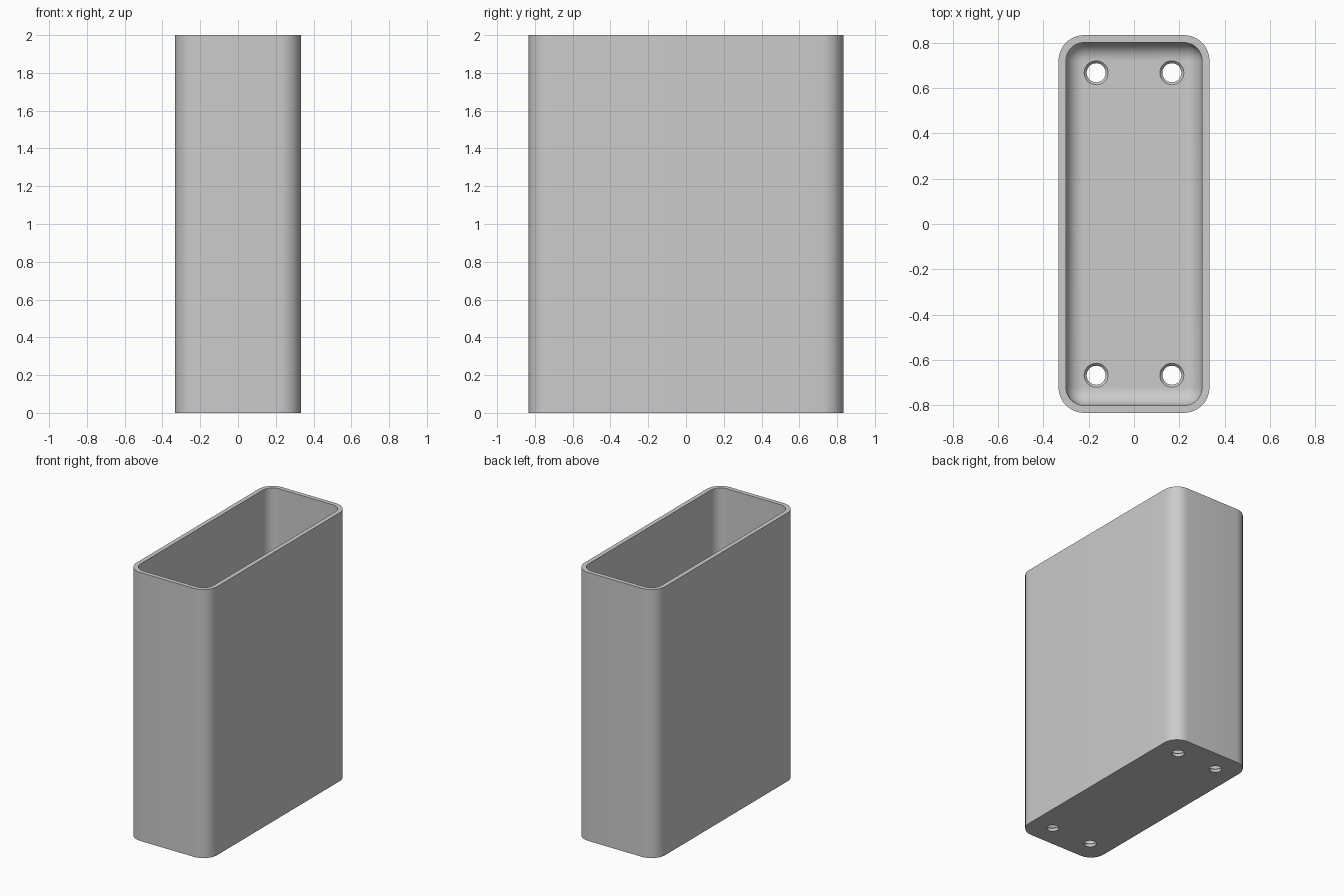
import bpy, bmesh, math

cube = bpy.data.objects.get("Cube")
if cube:
    bpy.data.objects.remove(cube, do_unlink=True)

HX, HY, HEIGHT = 0.333, 0.833, 2.0
WALL, CORNER, FILLET = 0.033, 0.113, 0.078
STEPS = 10

grey = bpy.data.materials.new("light grey")
grey.use_nodes = True
color = (0.6, 0.6, 0.6, 1)
grey.diffuse_color = color
grey.node_tree.nodes["Principled BSDF"].inputs["Base Color"].default_value = color


def ring(bm, inset, z):
    """Rounded rectangle, inset from the outer wall."""
    r = CORNER - inset
    verts = []
    for quarter, (sx, sy) in enumerate([(1, 1), (-1, 1), (-1, -1), (1, -1)]):
        for i in range(STEPS + 1):
            a = (quarter + i / STEPS) * math.pi / 2
            verts.append(bm.verts.new((sx * (HX - CORNER) + r * math.cos(a),
                                       sy * (HY - CORNER) + r * math.sin(a), z)))
    return verts


def circle(bm, x, y, r, z, n=32):
    return [bm.verts.new((x + r * math.cos(2 * math.pi * i / n),
                          y + r * math.sin(2 * math.pi * i / n), z)) for i in range(n)]


def loft(bm, rings):
    """Closed solid through a stack of rings."""
    for a, b in zip(rings, rings[1:]):
        for i in range(len(a)):
            j = (i + 1) % len(a)
            bm.faces.new((a[i], a[j], b[j], b[i]))
    bm.faces.new(rings[0])
    bm.faces.new(rings[-1])


def finish(bm, name):
    bmesh.ops.recalc_face_normals(bm, faces=bm.faces)
    mesh = bpy.data.meshes.new(name)
    bm.to_mesh(mesh)
    bm.free()
    mesh.materials.append(grey)
    obj = bpy.data.objects.new(name, mesh)
    bpy.context.collection.objects.link(obj)
    return obj


# Open box: outer wall, rim, inner wall, rounded floor edge
bm = bmesh.new()
rings = [ring(bm, 0, 0), ring(bm, 0, HEIGHT), ring(bm, WALL, HEIGHT)]
for i in range(STEPS + 1):
    a = i / STEPS * math.pi / 2
    rings.append(ring(bm, WALL + FILLET * (1 - math.cos(a)),
                      WALL + FILLET * (1 - math.sin(a))))
loft(bm, rings)
box = finish(bm, "open_box")

# Four countersunk screw holes through the floor
bm = bmesh.new()
for x in (-0.167, 0.167):
    for y in (-0.667, 0.667):
        profile = [(0.042, -0.05), (0.042, WALL - 0.012), (0.053, WALL), (0.053, 0.08)]
        loft(bm, [circle(bm, x, y, r, z) for r, z in profile])
cutter = finish(bm, "screw_hole_cutter")
cutter.hide_render = True

bpy.context.view_layer.objects.active = box
box.select_set(True)
cut = box.modifiers.new("screw_holes", 'BOOLEAN')
cut.operation = 'DIFFERENCE'
cut.solver = 'EXACT'
cut.object = cutter
bpy.ops.object.modifier_apply(modifier=cut.name)
bpy.data.objects.remove(cutter, do_unlink=True)
bpy.ops.object.shade_smooth_by_angle(angle=math.radians(30))
